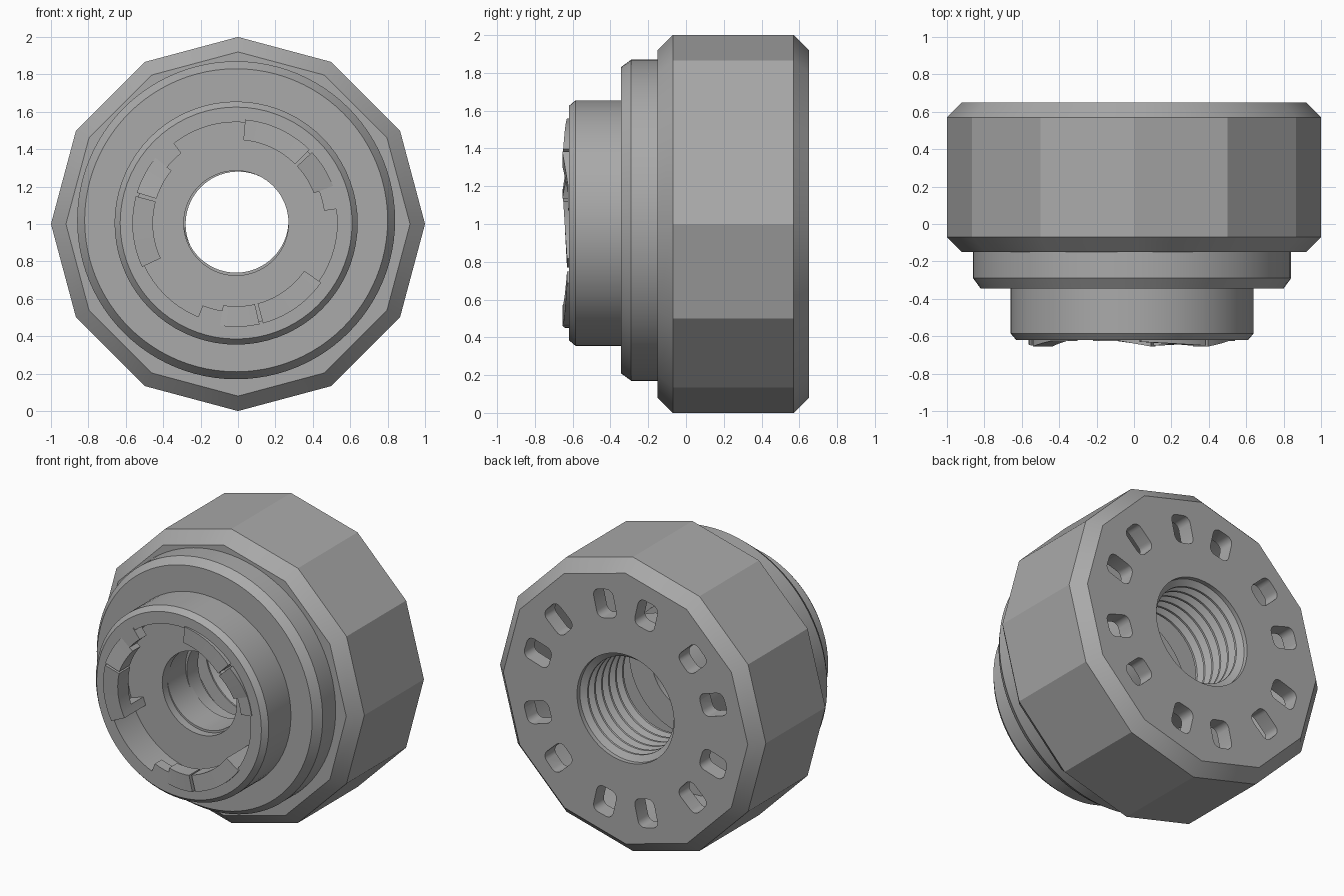
import bpy, bmesh, math
from mathutils import Vector

old = bpy.data.objects.get("Cube")
if old:
    bpy.data.objects.remove(old, do_unlink=True)

# One plain grey for everything
grey = bpy.data.materials.new("plain_grey")
grey.use_nodes = True
COLOUR = (0.4, 0.4, 0.4, 1.0)
grey.diffuse_color = COLOUR
grey.node_tree.nodes["Principled BSDF"].inputs["Base Color"].default_value = COLOUR


def finish(name, bm):
    bmesh.ops.recalc_face_normals(bm, faces=bm.faces)
    mesh = bpy.data.meshes.new(name)
    bm.to_mesh(mesh)
    bm.free()
    mesh.materials.append(grey)
    obj = bpy.data.objects.new(name, mesh)
    bpy.context.collection.objects.link(obj)
    return obj


def polar(r, y, deg, centre=(0, 1)):
    a = math.radians(deg)
    return Vector((centre[0] + r * math.cos(a), y, centre[1] + r * math.sin(a)))


def lathe(name, profile, segs=72, centre=(0, 1), ring=True):
    """Turn a (radius, y) profile about the y axis; ring closes the profile."""
    bm = bmesh.new()
    loops = [[bm.verts.new(polar(r, y, 360 * i / segs, centre)) for i in range(segs)]
             for r, y in profile]
    pairs = list(zip(loops, loops[1:]))
    if ring:
        pairs.append((loops[-1], loops[0]))
    else:
        bm.faces.new(loops[0])
        bm.faces.new(loops[-1])
    for a, b in pairs:
        for i in range(segs):
            j = (i + 1) % segs
            bm.faces.new((a[i], a[j], b[j], b[i]))
    return finish(name, bm)


def cut(obj, cutter):
    cutter.hide_render = True
    mod = obj.modifiers.new("cut", 'BOOLEAN')
    mod.operation = 'DIFFERENCE'
    mod.solver = 'EXACT'
    mod.object = cutter
    bpy.context.view_layer.objects.active = obj
    bpy.ops.object.modifier_apply(modifier=mod.name)
    bpy.data.objects.remove(cutter, do_unlink=True)


def smooth(obj, angle=22):
    bpy.ops.object.select_all(action='DESELECT')
    obj.select_set(True)
    bpy.context.view_layer.objects.active = obj
    bpy.ops.object.shade_smooth_by_angle(angle=math.radians(angle))


# Twelve-sided body with chamfered ends
body = lathe("body", [(0.92, -0.15), (1, -0.07), (1, 0.57), (0.92, 0.65)], 12, ring=False)

# Hollow behind the back plate, around the threaded tube
cut(body, lathe("hollow_cutter", [(0.45, -0.04), (0.84, -0.04), (0.84, 0.54), (0.45, 0.54)]))

# Threaded bore, opening into the hollow, then the narrow front hole
bore = [(0.365, 0.7)]
pitch, turns = 0.075, 6
for i in range(turns):
    y = 0.62 - i * pitch
    bore += [(0.365, y), (0.325, y - 0.025), (0.325, y - 0.04), (0.365, y - 0.065)]
end = 0.62 - turns * pitch
bore += [(0.365, end), (0.5, end - 0.01), (0.5, -0.03), (0.28, -0.03), (0.28, -0.2)]
cut(body, lathe("bore_cutter", bore, ring=False))

# Six pairs of rounded vent slots in the back plate
bm = bmesh.new()
half_r, half_t, corner = 0.095, 0.075, 0.045
for k in range(6):
    for side in (-13, 13):
        deg = 30 + 60 * k + side
        outward = polar(1, 0, deg, (0, 0))
        along = polar(1, 0, deg + 90, (0, 0))
        mid = polar(0.69, 0, deg)
        outline = []
        for q, (su, sv) in enumerate([(1, 1), (-1, 1), (-1, -1), (1, -1)]):
            for s in range(6):
                a = math.pi / 2 * (q + s / 5)
                u = su * (half_r - corner) + corner * math.cos(a)
                v = sv * (half_t - corner) + corner * math.sin(a)
                outline.append(mid + outward * u + along * v)
        rings = [[bm.verts.new(p + Vector((0, y, 0))) for p in outline] for y in (0.5, 0.7)]
        bm.faces.new(rings[0])
        bm.faces.new(rings[1])
        for i in range(len(outline)):
            j = (i + 1) % len(outline)
            bm.faces.new((rings[0][i], rings[0][j], rings[1][j], rings[1][i]))
cut(body, finish("slot_cutter", bm))
smooth(body)

# Round collar and the socket neck in front of it
collar = lathe("collar", [(0.28, -0.13), (0.85, -0.13), (0.85, -0.29), (0.81, -0.345),
                          (0.28, -0.345)], 96, (-0.01, 1.02))
neck = lathe("socket_neck", [(0.28, -0.33), (0.65, -0.33), (0.65, -0.585), (0.62, -0.62),
                             (0.54, -0.62), (0.54, -0.4), (0.28, -0.4)], 72, (-0.01, 1.005))
smooth(collar)
smooth(neck)


def arc_block(name, start, stop, inner, front, back):
    """Curved block on the socket wall; front is its y at each end."""
    bm = bmesh.new()
    steps = max(2, round((stop - start) / 4))
    sections = []
    for i in range(steps + 1):
        t = i / steps
        deg = start + (stop - start) * t
        y = front[0] + (front[1] - front[0]) * t
        corners = [(inner, y), (0.555, y), (0.555, back), (inner, back)]
        sections.append([bm.verts.new(polar(r, d, deg, (-0.01, 1.005))) for r, d in corners])
    for a, b in zip(sections, sections[1:]):
        for i in range(4):
            j = (i + 1) % 4
            bm.faces.new((a[i], a[j], b[j], b[i]))
    bm.faces.new(sections[0])
    bm.faces.new(sections[-1])
    smooth(finish(name, bm))


# Three bayonet lugs: thin lead-in, ramp, and raised stop
for k in range(3):
    base = 8 + 120 * k
    label = str(k + 1)
    arc_block("lug_lead_" + label, base, base + 13, 0.475, (-0.625, -0.625), -0.55)
    arc_block("lug_ramp_" + label, base + 13, base + 35, 0.445, (-0.625, -0.655), -0.54)
    arc_block("lug_stop_" + label, base + 37, base + 77, 0.445, (-0.65, -0.63), -0.53)
    arc_block("lug_post_" + label, base + 70, base + 77, 0.445, (-0.6, -0.6), -0.39)
